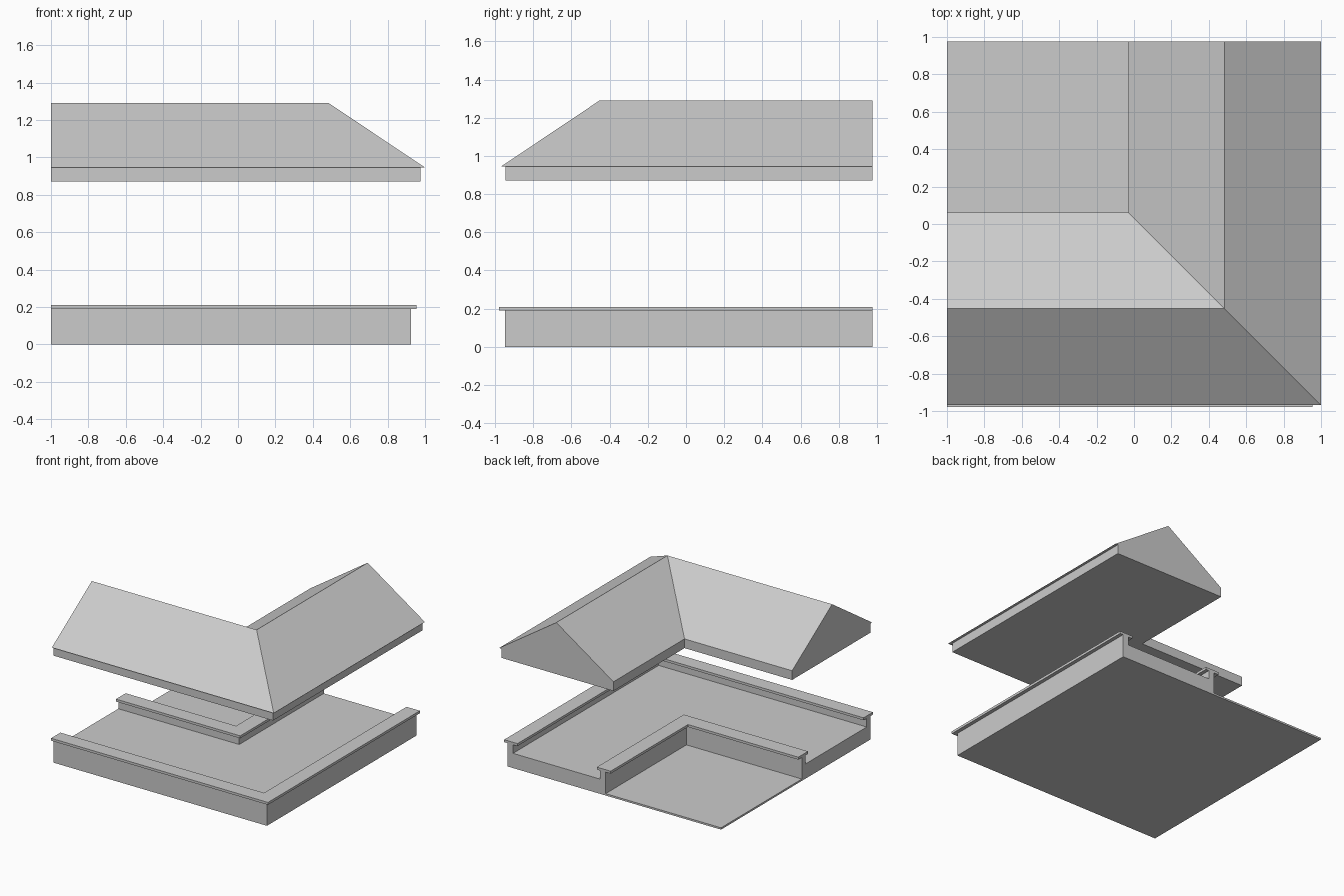
import bpy, bmesh

if "Cube" in bpy.data.objects:
    bpy.data.objects.remove(bpy.data.objects["Cube"])

LEFT, BACK = -1.0, 0.977     # where the two arms of the L stop
BASE_K, ROOF_K = -0.023, 0.032   # mitre line of each sweep: y = k - x


def finish(name, bm):
    bmesh.ops.recalc_face_normals(bm, faces=bm.faces)
    mesh = bpy.data.meshes.new(name)
    bm.to_mesh(mesh)
    bm.free()
    obj = bpy.data.objects.new(name, mesh)
    bpy.context.collection.objects.link(obj)
    return obj


def l_sweep(name, profile, k):
    """Sweep an (x, z) profile round the mitred corner of the L."""
    bm = bmesh.new()
    rings = [
        [bm.verts.new((LEFT, k - x, z)) for x, z in profile],
        [bm.verts.new((x, k - x, z)) for x, z in profile],
        [bm.verts.new((x, BACK, z)) for x, z in profile],
    ]
    n = len(profile)
    for a, b in zip(rings, rings[1:]):
        for i in range(n):
            j = (i + 1) % n
            bm.faces.new((a[i], a[j], b[j], b[i]))
    bm.faces.new(rings[0])
    bm.faces.new(rings[-1])
    return finish(name, bm)


def rect(x0, x1, z0, z1):
    return [(x0, z0), (x1, z0), (x1, z1), (x0, z1)]


def box(name, lo, hi):
    bm = bmesh.new()
    bmesh.ops.create_cube(bm, size=1)
    for v in bm.verts:
        v.co = [(a + b) / 2 + c * (b - a) for a, b, c in zip(lo, hi, v.co)]
    return finish(name, bm)


# Gallery floor with a low wall along each side
l_sweep("gallery_base", [
    (0.925, 0), (0.925, 0.19), (0.875, 0.19), (0.875, 0.12),
    (0.09, 0.12), (0.09, 0.19), (0.04, 0.19), (0.04, 0)], BASE_K)

# Flat copings on the walls
l_sweep("outer_coping", rect(0.835, 0.955, 0.19, 0.21), BASE_K)
l_sweep("inner_coping", rect(-0.005, 0.12, 0.19, 0.21), BASE_K)

# Thin courtyard floor inside the L
box("courtyard_floor", (LEFT, BASE_K - 0.04, 0), (0.04, BACK, 0.015))

# Gabled roof with a recessed band under the outer eave
l_sweep("roof", [
    (1.0, 0.945), (0.485, 1.29), (-0.03, 0.945),
    (-0.03, 0.87), (0.977, 0.87), (0.977, 0.945)], ROOF_K)
